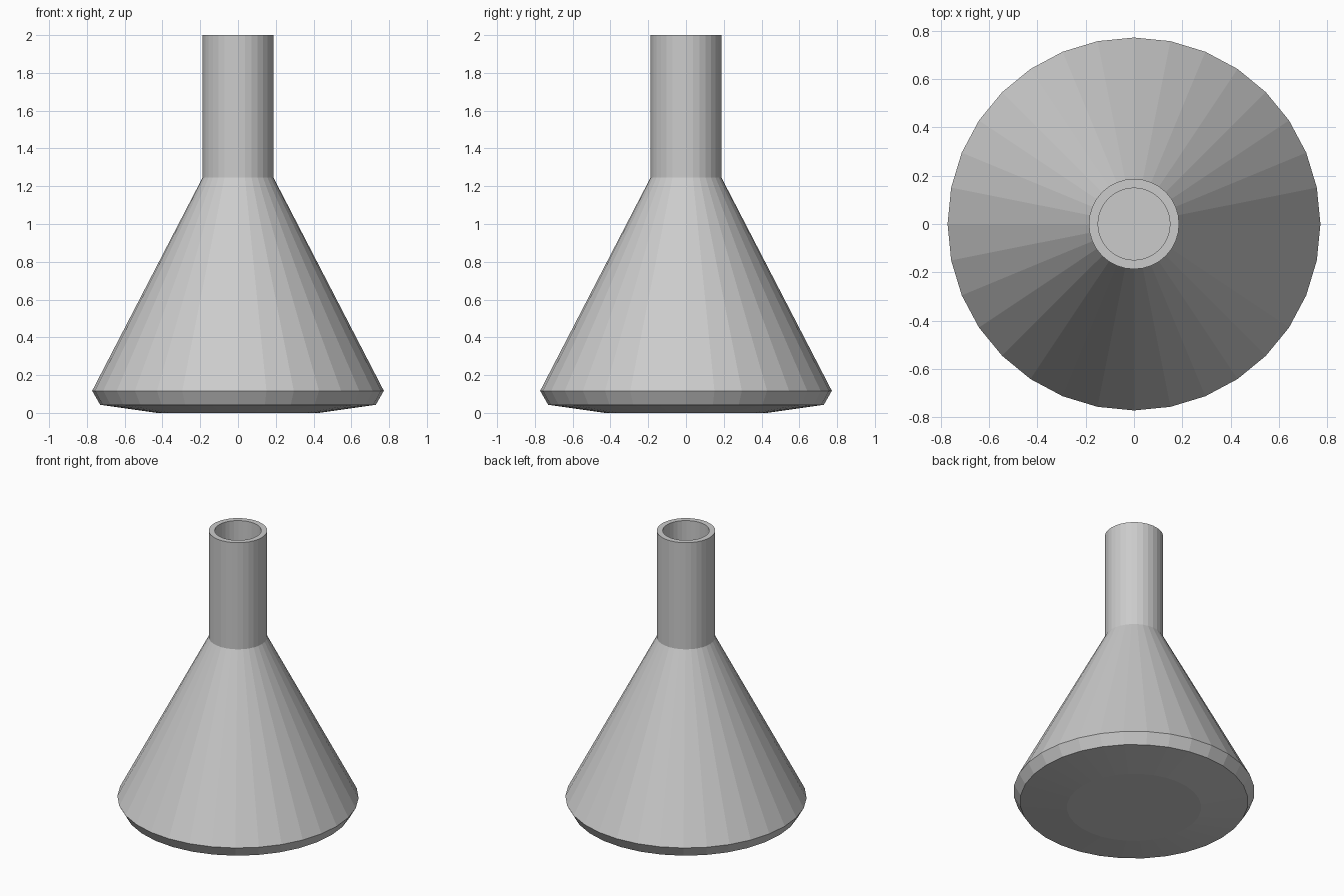
import bpy, bmesh
from math import cos, sin, tau

if "Cube" in bpy.data.objects:
    bpy.data.objects.remove(bpy.data.objects["Cube"])

SIDES = 32


def lathe(name, profile):
    """Revolve (radius, z) points around z; both ends closed with a flat disc."""
    bm = bmesh.new()
    rings = [[bm.verts.new((r * cos(tau * i / SIDES), r * sin(tau * i / SIDES), z))
              for i in range(SIDES)] for r, z in profile]
    for a, b in zip(rings, rings[1:]):
        for i in range(SIDES):
            j = (i + 1) % SIDES
            bm.faces.new((a[i], a[j], b[j], b[i]))
    bm.faces.new(rings[0][::-1])
    bm.faces.new(rings[-1])
    mesh = bpy.data.meshes.new(name)
    bm.to_mesh(mesh)
    bm.free()
    obj = bpy.data.objects.new(name, mesh)
    bpy.context.collection.objects.link(obj)
    return obj


# Outer wall: base disc, shallow underside, bevel, cone, neck
outer = [(0.43, 0.0), (0.73, 0.043), (0.772, 0.117), (0.187, 1.247), (0.187, 2.0)]
# Inner wall: back down from the rim to the inside floor
inner = [(0.149, 2.0), (0.149, 1.238), (0.725, 0.124), (0.705, 0.078), (0.43, 0.038)]

lathe("conical_flask", outer + inner)
